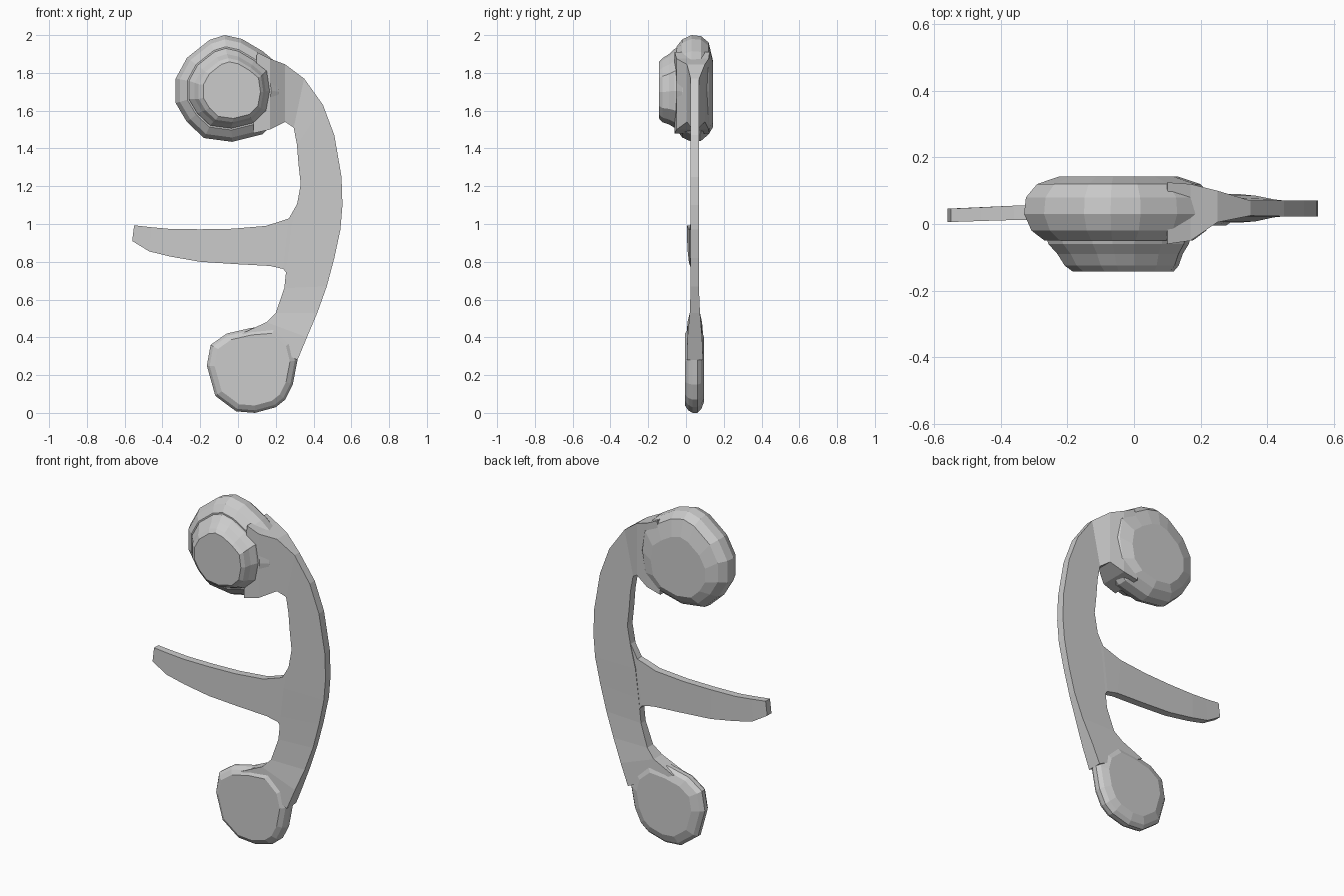
import bpy, bmesh


def loft(name, rings):
    """Skin a list of equal-length rings and cap both ends, flat shaded."""
    bm = bmesh.new()
    rows = [[bm.verts.new(p) for p in ring] for ring in rings]
    n = len(rows[0])
    for a, b in zip(rows, rows[1:]):
        for i in range(n):
            j = (i + 1) % n
            bm.faces.new((a[i], a[j], b[j], b[i]))
    bm.faces.new(rows[0])
    bm.faces.new(rows[-1])
    bmesh.ops.recalc_face_normals(bm, faces=bm.faces)
    mesh = bpy.data.meshes.new(name)
    bm.to_mesh(mesh)
    bm.free()
    ob = bpy.data.objects.new(name, mesh)
    bpy.context.collection.objects.link(ob)
    return ob


def pod(name, outline, centre, layers):
    """Stack scaled copies of an xz outline along y: (y, scale, dx, dz)."""
    cx, cz = centre
    loft(name, [[(cx + dx + (x - cx) * s, y, cz + dz + (z - cz) * s)
                 for x, z in outline] for y, s, dx, dz in layers])


def strip(name, sections):
    """Rectangular band: (outer x, outer z, inner x, inner z, y min, y max)."""
    loft(name, [[(ox, y0, oz), (ox, y1, oz), (ix, y1, iz), (ix, y0, iz)]
                for ox, oz, ix, iz, y0, y1 in sections])


# rounded upper pod, with a flat back
head = [(-.33, 1.64), (-.33, 1.77), (-.27, 1.88), (-.15, 1.975), (-.07, 2.0),
        (.02, 1.98), (.13, 1.915), (.22, 1.84), (.24, 1.70), (.215, 1.56),
        (.13, 1.475), (-.03, 1.435), (-.18, 1.455), (-.27, 1.54)]
pod("upper_pod", head, (-.05, 1.72),
    [(-.05, .78, 0, 0), (-.02, .92, 0, 0), (.03, 1, 0, 0), (.08, .98, 0, 0),
     (.12, .86, 0, 0), (.143, .62, 0, -.03)])

# tapered cup on the front of the upper pod
pod("front_cup", head, (-.05, 1.72),
    [(-.02, .78, 0, 0), (-.06, .74, 0, 0), (-.09, .66, .005, -.005),
     (-.125, .60, .01, -.01), (-.143, .53, .015, -.01)])

# curved flat arm, thickening into both pods
strip("curved_arm", [
    (.10, 1.91, .08, 1.48, -.06, .125),
    (.17, 1.875, .17, 1.50, -.05, .12),
    (.25, 1.845, .25, 1.54, .005, .10),
    (.35, 1.77, .295, 1.51, .025, .07),
    (.45, 1.63, .312, 1.42, .023, .07),
    (.51, 1.47, .32, 1.32, .023, .07),
    (.548, 1.25, .332, 1.21, .023, .07),
    (.553, 1.10, .31, 1.09, .023, .07),
    (.542, .97, .28, .97, .023, .07),
    (.51, .82, .26, .80, .025, .068),
    (.47, .67, .245, .66, .025, .068),
    (.42, .53, .20, .53, .02, .074),
    (.365, .40, .15, .48, .008, .085),
    (.315, .28, .02, .42, .004, .09)])

# slim boom reaching out from the middle of the arm
strip("side_boom", [
    (-.55, .993, -.56, .91, .006, .046),
    (-.46, .983, -.47, .855, .009, .05),
    (-.36, .974, -.36, .828, .012, .055),
    (-.2, .972, -.2, .80, .015, .058),
    (-.03, .975, 0, .787, .018, .062),
    (.15, .99, .17, .778, .022, .066),
    (.27, 1.03, .24, .762, .025, .067),
    (.315, 1.11, .28, .71, .027, .066),
    (.40, 1.11, .36, .71, .028, .065)])

# flattened lower pod
low = [(-.145, .36), (-.06, .42), (.07, .45), (.20, .46), (.29, .38),
       (.315, .28), (.29, .15), (.25, .07), (.20, .03), (.09, .0),
       (-.01, .008), (-.12, .09), (-.165, .25)]
pod("lower_pod", low, (.08, .23),
    [(-.005, .83, 0, 0), (.012, .94, 0, 0), (.035, 1, 0, 0), (.06, 1, 0, 0),
     (.08, .92, 0, 0), (.096, .74, 0, 0)])
